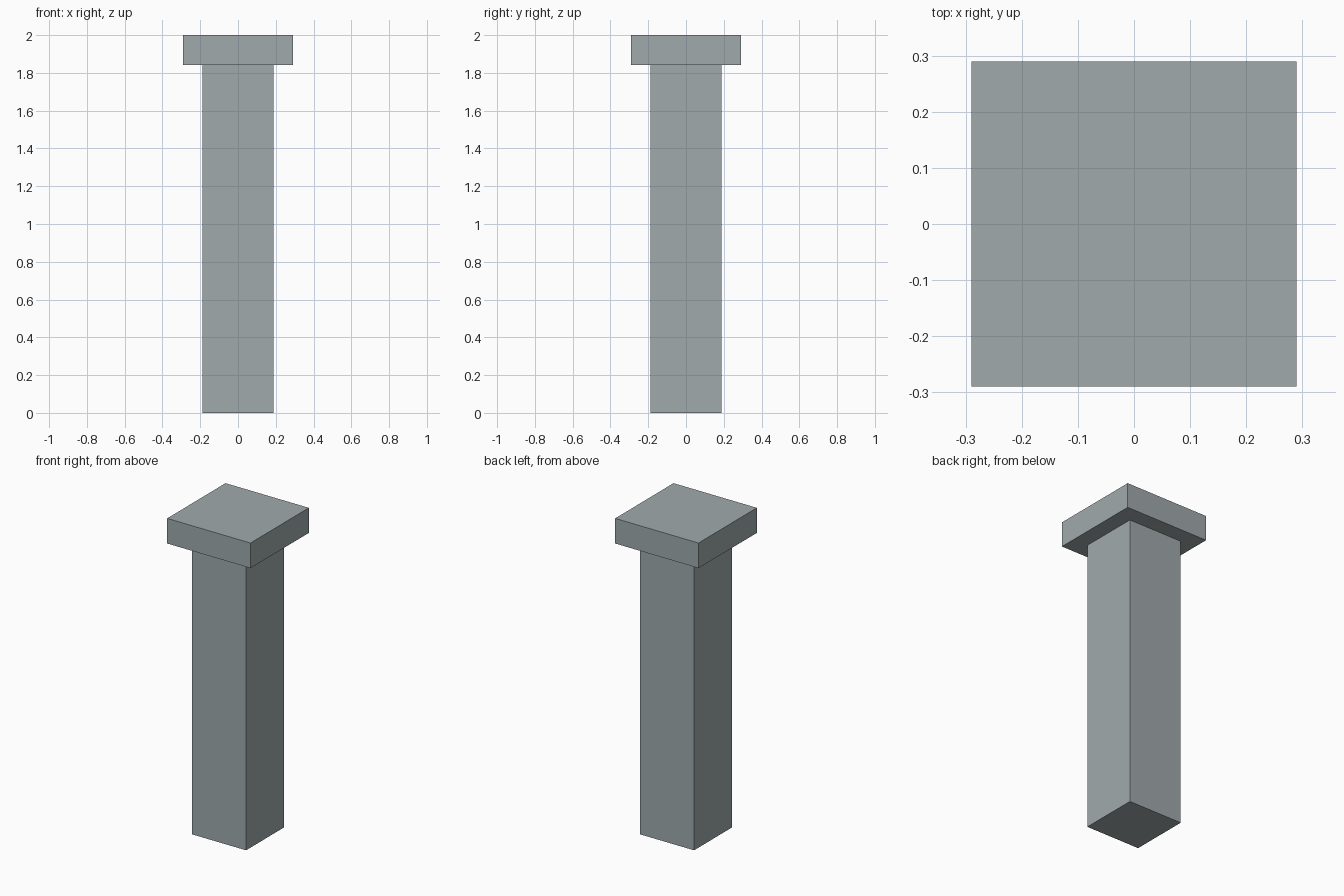
import bpy

cube = bpy.data.objects.get("Cube")
if cube:
    bpy.data.objects.remove(cube, do_unlink=True)

# Single stone colour
stone = bpy.data.materials.new("grey_stone")
stone.use_nodes = True
colour = (0.35, 0.40, 0.41, 1)
stone.diffuse_color = colour
stone.node_tree.nodes["Principled BSDF"].inputs["Base Color"].default_value = colour


def block(name, width, bottom, top):
    """Square block centred on the z axis."""
    bpy.ops.mesh.primitive_cube_add(size=1, location=(0, 0, (bottom + top) / 2))
    obj = bpy.context.object
    obj.name = name
    obj.scale = (width, width, top - bottom)
    bpy.ops.object.transform_apply(location=False, rotation=False, scale=True)
    obj.data.materials.append(stone)
    return obj


# Square shaft and the wider slab on top
cap_bottom = 1.842
block("pillar_shaft", 0.376, 0, cap_bottom)
block("pillar_cap", 0.58, cap_bottom, 2)
